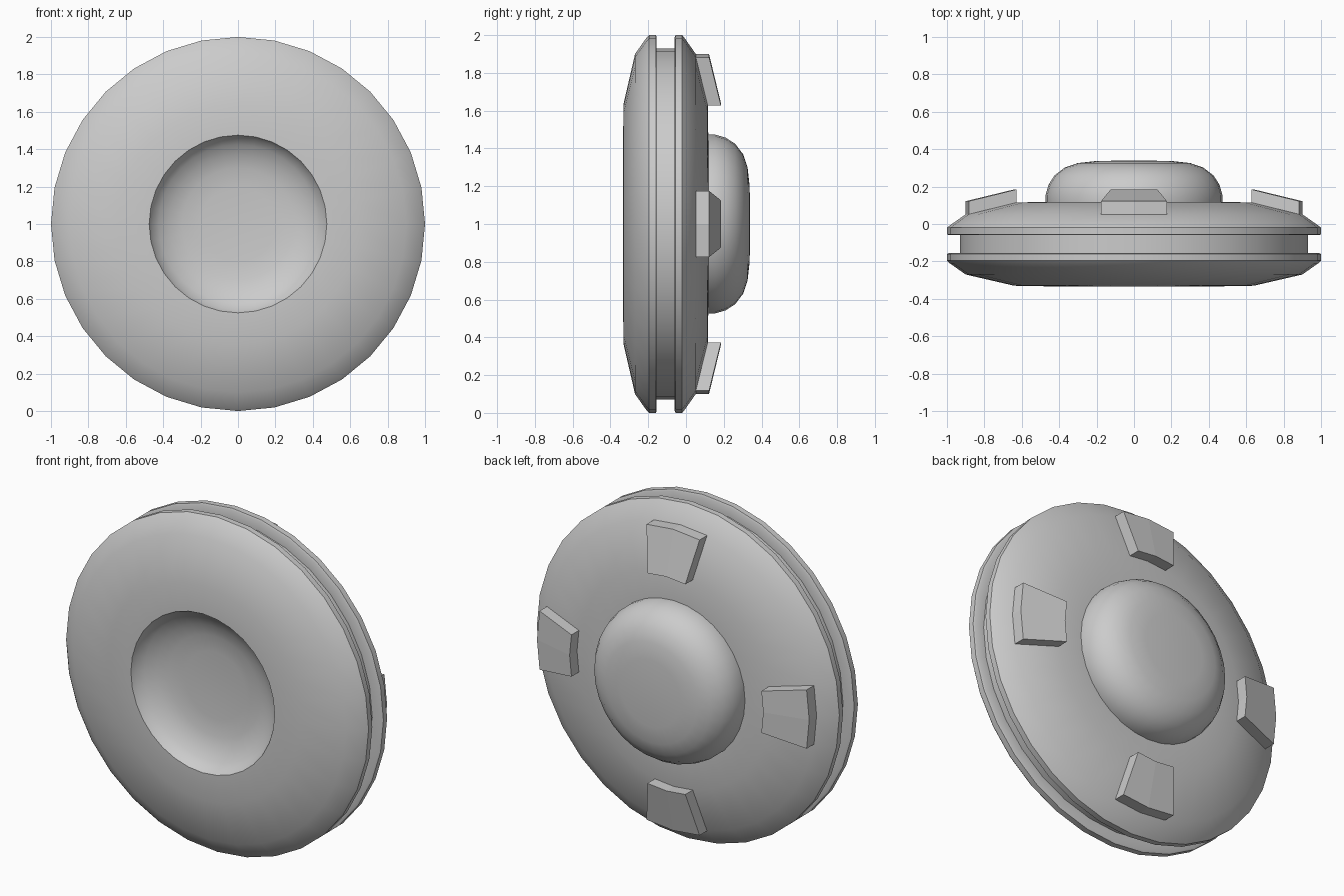
import bpy, bmesh
from math import sin, cos, pi, radians

if "Cube" in bpy.data.objects:
    bpy.data.objects.remove(bpy.data.objects["Cube"])

SIDES = 32
CZ = 1.0  # height of the disc axis


def ring_point(r, y, a):
    return (r * sin(a), y, CZ + r * cos(a))


def finish(name, bm, smooth):
    bmesh.ops.recalc_face_normals(bm, faces=bm.faces)
    me = bpy.data.meshes.new(name)
    bm.to_mesh(me)
    bm.free()
    ob = bpy.data.objects.new(name, me)
    bpy.context.collection.objects.link(ob)
    if smooth:
        bpy.ops.object.select_all(action='DESELECT')
        ob.select_set(True)
        bpy.context.view_layer.objects.active = ob
        bpy.ops.object.shade_smooth_by_angle(angle=radians(32))
    return ob


def lathe(name, profile):
    """Spin (radius, y) points around the y axis; radius 0 makes a pole."""
    bm = bmesh.new()
    rings = []
    for r, y in profile:
        if r == 0:
            rings.append([bm.verts.new((0, y, CZ))] * SIDES)
        else:
            rings.append([bm.verts.new(ring_point(r, y, 2 * pi * i / SIDES))
                          for i in range(SIDES)])
    for a, b in zip(rings, rings[1:]):
        for i in range(SIDES):
            j = (i + 1) % SIDES
            bm.faces.new(list(dict.fromkeys((a[i], a[j], b[j], b[i]))))
    return finish(name, bm, True)


# Disc body: front recess, rounded front, rim groove, rounded back, rear dome
recess = [(0, -0.21), (0.2, -0.212), (0.3, -0.222), (0.37, -0.243),
          (0.425, -0.275), (0.46, -0.305), (0.475, -0.333)]
front = [(0.64, -0.33), (0.9, -0.27), (0.985, -0.21), (1.0, -0.195), (1.0, -0.16),
         (0.99, -0.155)]
groove = [(0.93, -0.155), (0.93, -0.06)]
back = [(0.99, -0.06), (1.0, -0.055), (1.0, -0.02), (0.985, -0.008), (0.9, 0.052),
        (0.64, 0.115)]
dome = [(0.473, 0.118), (0.473, 0.155), (0.457, 0.21), (0.425, 0.26),
        (0.37, 0.302), (0.3, 0.326), (0.2, 0.337), (0, 0.34)]
lathe("disc_body", recess + front + groove + back + dome)


# Four raised pads, each two body segments wide, lifted off the back slope
def pad(name, angle):
    bm = bmesh.new()
    layers = []
    for lift in (-0.01, 0.07):
        layers.append([[bm.verts.new(ring_point(r, y + lift, angle + k * 2 * pi / SIDES))
                        for k in (-1, 0, 1)]
                       for r, y in ((0.64, 0.115), (0.9, 0.052))])
    for inner, outer in layers:
        for k in (0, 1):
            bm.faces.new((inner[k], inner[k + 1], outer[k + 1], outer[k]))
    loops = [la[0] + la[1][::-1] for la in layers]
    for k in range(6):
        m = (k + 1) % 6
        bm.faces.new((loops[0][k], loops[0][m], loops[1][m], loops[1][k]))
    return finish(name, bm, False)


for i, side in enumerate(("top", "right", "bottom", "left")):
    pad(side + "_pad", i * pi / 2)
